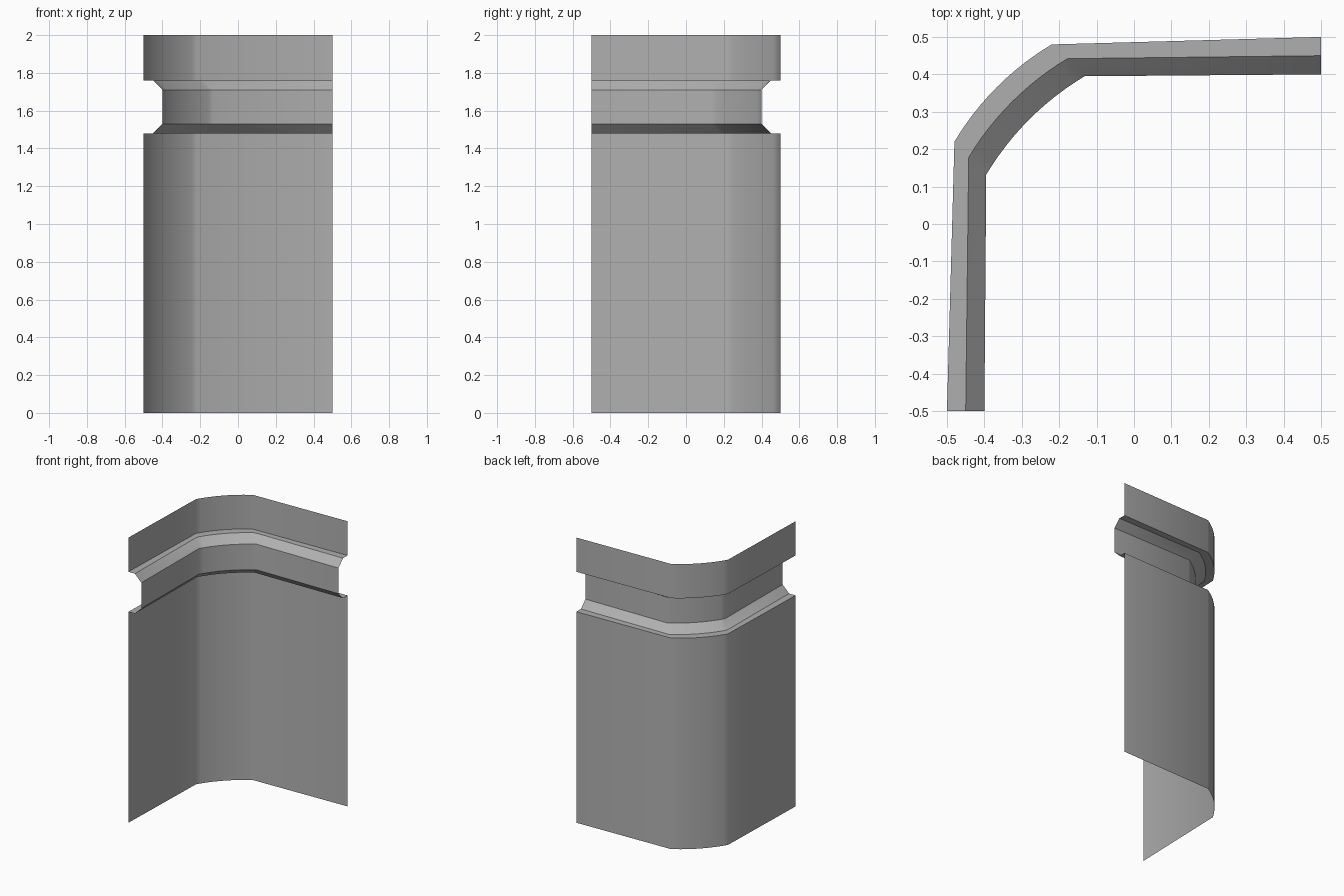
import bpy, bmesh
from math import asin, radians, cos, sin, pi

if "Cube" in bpy.data.objects:
    bpy.data.objects.remove(bpy.data.objects["Cube"])

# Plan curves: (wall end, corner end along wall, corner depth) for each offset
OUTER = (0.50, 0.48, 0.22)
MID = (0.45, 0.442, 0.178)
INNER = (0.40, 0.395, 0.132)
SEGS = 12
SAGITTA = 0.023


def plan(end, a, b):
    """Left wall, shallow rounded corner, back wall (symmetric about the diagonal)."""
    half = (a - b) / 2 ** 0.5
    r = (half * half + SAGITTA * SAGITTA) / (2 * SAGITTA)
    ang = asin(half / r)
    c = (a + b) / 2 - (r - SAGITTA) / 2 ** 0.5
    pts = [(-end, -0.5)]
    for i in range(SEGS + 1):
        t = 3 * pi / 4 + ang - 2 * ang * i / SEGS
        pts.append((-c + r * cos(t), c + r * sin(t)))
    pts.append((0.5, end))
    return pts


# Vertical profile: lower wall, ledge, chamfer, recessed band, chamfer, ledge, upper wall
profile = [(OUTER, 0.0), (OUTER, 1.48), (MID, 1.48), (INNER, 1.53),
           (INNER, 1.71), (MID, 1.76), (OUTER, 1.76), (OUTER, 2.0)]

bm = bmesh.new()
rows = [[bm.verts.new((x, y, z)) for x, y in plan(*p)] for p, z in profile]
for lo, hi in zip(rows, rows[1:]):
    for i in range(len(lo) - 1):
        bm.faces.new((lo[i + 1], lo[i], hi[i], hi[i + 1]))
mesh = bpy.data.meshes.new("corner_wall_panel")
bm.to_mesh(mesh)
bm.free()

# Mid-grey surface
grey = bpy.data.materials.new("mid_grey")
grey.diffuse_color = (0.43, 0.43, 0.43, 1)
grey.use_nodes = True
grey.node_tree.nodes["Principled BSDF"].inputs["Base Color"].default_value = grey.diffuse_color
mesh.materials.append(grey)

# Open sheet corner panel with a grooved band
panel = bpy.data.objects.new("corner_wall_panel", mesh)
bpy.context.collection.objects.link(panel)
bpy.context.view_layer.objects.active = panel
panel.select_set(True)
bpy.ops.object.shade_smooth_by_angle(angle=radians(35))
